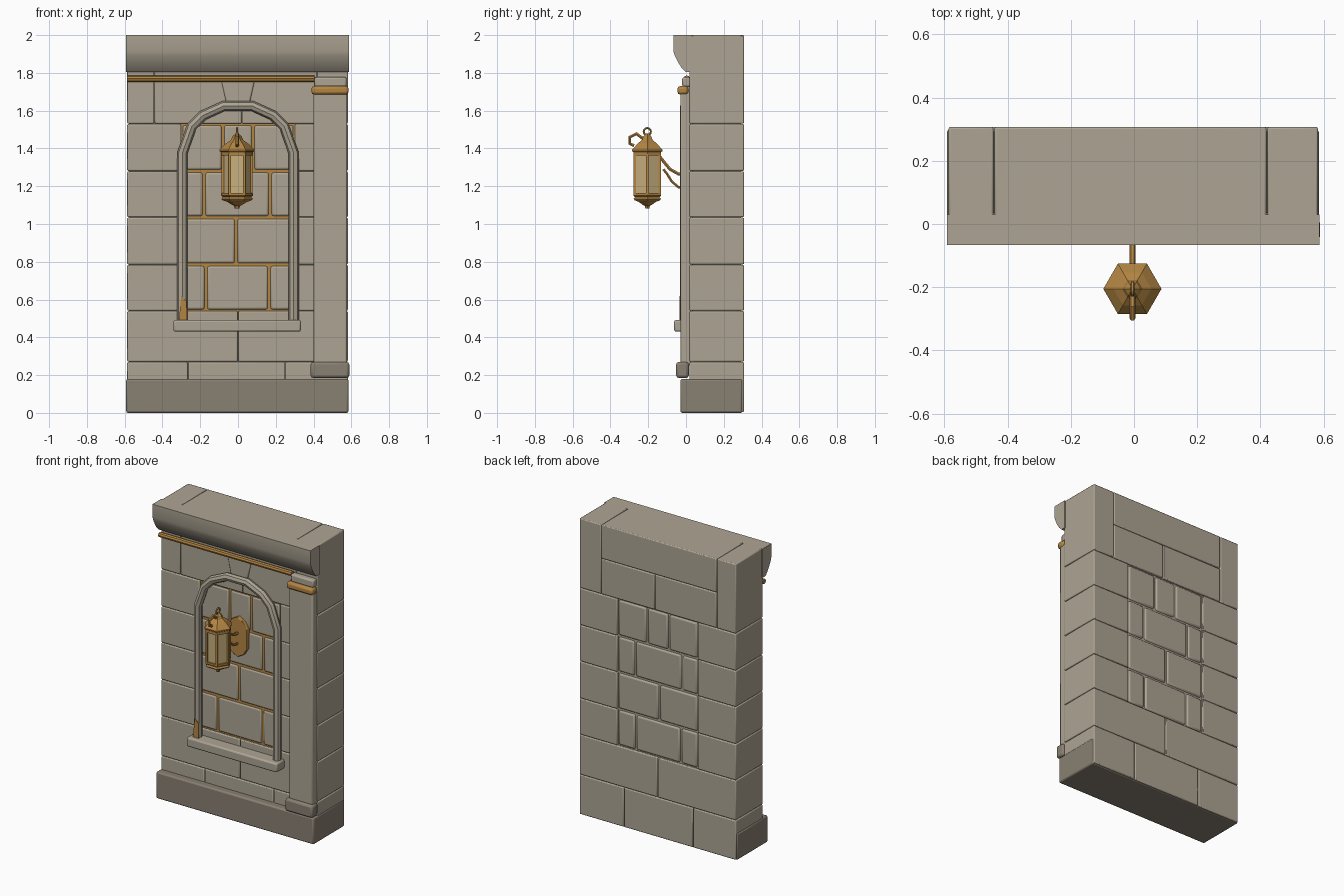
import bpy, bmesh, math
from mathutils import Vector

if "Cube" in bpy.data.objects:
    bpy.data.objects.remove(bpy.data.objects["Cube"])


def material(name, rgb):
    m = bpy.data.materials.new(name)
    m.diffuse_color = (*rgb, 1)
    m.use_nodes = True
    m.node_tree.nodes["Principled BSDF"].inputs["Base Color"].default_value = m.diffuse_color
    return m


STONE = material("warm stone", (0.42, 0.375, 0.295))
DARK = material("dark stone", (0.25, 0.215, 0.17))
GOLD = material("brass", (0.45, 0.235, 0.055))
GLASS = material("amber glass", (0.58, 0.44, 0.21))


def add(name, bm, mat, bevel=0, smooth=True):
    bmesh.ops.recalc_face_normals(bm, faces=bm.faces[:])
    me = bpy.data.meshes.new(name)
    bm.to_mesh(me)
    bm.free()
    me.materials.append(mat)
    ob = bpy.data.objects.new(name, me)
    bpy.context.collection.objects.link(ob)
    if bevel:
        mod = ob.modifiers.new("bevel", 'BEVEL')
        mod.width, mod.segments = bevel, 2
    if smooth:
        bpy.ops.object.select_all(action='DESELECT')
        ob.select_set(True)
        bpy.context.view_layer.objects.active = ob
        bpy.ops.object.shade_smooth_by_angle(angle=math.radians(35))
    return ob


def box_into(bm, x, y, z):
    vs = bmesh.ops.create_cube(bm, size=1)["verts"]
    for v in vs:
        v.co = Vector([(a + b) / 2 + c * (b - a) for (a, b), c in zip((x, y, z), v.co)])


def box(name, x, y, z, mat, bevel=0.0):
    bm = bmesh.new()
    box_into(bm, x, y, z)
    return add(name, bm, mat, bevel)


def prism(name, pts, axis, lo, hi, mat, bevel=0.0):
    """Extrude a 2D outline along x (outline in y, z) or along y (outline in x, z)."""
    bm = bmesh.new()
    at = lambda p, t: (t, p[0], p[1]) if axis == 'x' else (p[0], t, p[1])
    a = [bm.verts.new(at(p, lo)) for p in pts]
    b = [bm.verts.new(at(p, hi)) for p in pts]
    bm.faces.new(a)
    bm.faces.new(b)
    for i in range(len(pts)):
        j = (i + 1) % len(pts)
        bm.faces.new((a[i], a[j], b[j], b[i]))
    return add(name, bm, mat, bevel)


def lathe(name, profile, centre, mat, sides=6):
    bm = bmesh.new()
    rings = []
    for r, z in profile:
        rings.append([bm.verts.new((centre[0] + r * math.cos(k * math.tau / sides),
                                    centre[1] + r * math.sin(k * math.tau / sides), z))
                      for k in range(sides)])
    for a, b in zip(rings, rings[1:]):
        for k in range(sides):
            bm.faces.new((a[k], a[(k + 1) % sides], b[(k + 1) % sides], b[k]))
    bm.faces.new(rings[0])
    bm.faces.new(rings[-1])
    return add(name, bm, mat, smooth=False)


def tube(name, pts, radius, mat, res=2, cyclic=False):
    cu = bpy.data.curves.new(name, 'CURVE')
    cu.dimensions = '3D'
    cu.bevel_depth, cu.bevel_resolution = radius, res
    cu.use_fill_caps = True
    sp = cu.splines.new('POLY')
    sp.points.add(len(pts) - 1)
    for p, c in zip(sp.points, pts):
        p.co = (*c, 1)
    sp.use_cyclic_u = cyclic
    cu.materials.append(mat)
    ob = bpy.data.objects.new(name, cu)
    bpy.context.collection.objects.link(ob)
    bpy.ops.object.select_all(action='DESELECT')
    ob.select_set(True)
    bpy.context.view_layer.objects.active = ob
    bpy.ops.object.convert(target='MESH')
    bpy.ops.object.shade_smooth_by_angle(angle=math.radians(35))
    return bpy.context.object


# Wall: solid core, brass-coloured panel behind the niche joints
L, R = -0.588, 0.583
box("wall_core", (L + 0.01, R - 0.01), (0.034, 0.292), (0.02, 1.985), STONE)
box("niche_panel", (-0.3, 0.3), (0.0305, 0.036), (0.46, 1.56), GOLD)

# Outer masonry, nearly flush with thin joints
outer, inner = bmesh.new(), bmesh.new()


def brick(bm, x0, x1, z0, z1, gap, y):
    box_into(bm, (x0 + gap, x1 - gap), y, (z0 + gap, z1 - gap))


YO, YI = (0.018, 0.307), (0.024, 0.302)
levels = [0.27, 0.54, 0.785, 1.035, 1.28, 1.53]
joints = [[], [-0.17, 0.165], [-0.01], [-0.18, 0.17], [-0.08, 0.08]]
for i, (z0, z1) in enumerate(zip(levels, levels[1:])):
    edge = 0.3 if i else 0.0
    brick(outer, L, -edge, z0, z1, 0.0015, YO)
    brick(outer, edge, R, z0, z1, 0.0015, YO)
    if i:
        xs = [-edge] + joints[i] + [edge]
        for a, b in zip(xs, xs[1:]):
            brick(inner, a, b, z0, z1, 0.006, YI)
for a, b in ((L, -0.265), (-0.265, 0.25), (0.25, R)):
    brick(outer, a, b, 0.002, 0.27, 0.0015, YO)
brick(outer, L, -0.443, 1.53, 2.0015, 0.0015, YO)
brick(outer, 0.42, R, 1.53, 2.0015, 0.0015, YO)
brick(outer, -0.443, 0.42, 1.77, 2.0015, 0.0015, YO)
brick(outer, -0.443, 0.02, 1.53, 1.77, 0.0015, YO)
brick(outer, 0.02, 0.42, 1.53, 1.77, 0.0015, YO)
add("wall_blocks", outer, STONE, 0.006)
add("niche_blocks", inner, STONE, 0.012)

# Plinth, cornice and brass string course
box("plinth", (-0.592, 0.585), (-0.03, 0.299), (0, 0.18), DARK, 0.01)
prism("cornice", [(0.03, 2.0), (-0.067, 2.0), (-0.067, 1.915), (-0.058, 1.888), (-0.043, 1.858),
                  (-0.024, 1.828), (-0.002, 1.805), (0.03, 1.805)], 'x', -0.592, 0.587, STONE)
tube("brass_string_course", [(-0.588, 0.004, 1.77), (0.405, 0.004, 1.77)], 0.017, GOLD, 2)

# Right-hand pilaster
box("pilaster_shaft", (0.4, 0.578), (-0.03, 0.03), (0.25, 1.7), STONE, 0.008)
box("pilaster_base", (0.385, 0.589), (-0.052, 0.015), (0.185, 0.27), DARK, 0.014)
box("pilaster_brass_band", (0.389, 0.585), (-0.045, 0.012), (1.685, 1.73), GOLD, 0.014)
box("pilaster_cap", (0.405, 0.575), (-0.02, 0.025), (1.725, 1.777), STONE, 0.01)

# Niche surround: arch moulding, sill and keystone
half = [(0.295, 0.47), (0.295, 1.375), (0.245, 1.515), (0.185, 1.575), (0.075, 1.625)]
path = [(-x, -0.004, z) for x, z in half] + [(x, -0.004, z) for x, z in reversed(half)]
tube("niche_arch", path, 0.027, STONE, 2)
box("niche_sill", (-0.342, 0.333), (-0.063, 0.03), (0.43, 0.492), STONE, 0.01)
prism("keystone", [(-0.058, 1.62), (0.058, 1.62), (0.09, 1.77), (-0.09, 1.77)],
      'y', 0.008, 0.05, STONE, 0.008)
prism("brass_sliver", [(-0.313, 0.49), (-0.27, 0.49), (-0.272, 0.59), (-0.3, 0.62)],
      'y', -0.034, -0.027, GOLD)

# Lantern wall plate and bracket
CX, CY = -0.005, -0.205
prism("lantern_wall_plate", [(CX + x, z) for x, z in
      [(0, 1.1), (0.045, 1.125), (0.072, 1.17), (0.072, 1.3), (0.045, 1.345), (0, 1.37),
       (-0.045, 1.345), (-0.072, 1.3), (-0.072, 1.17), (-0.045, 1.125)]],
      'y', 0.0, 0.03, GOLD, 0.004)
tube("bracket_arm", [(CX, y, z) for y, z in
     [(0.01, 1.26), (-0.04, 1.265), (-0.085, 1.29), (-0.13, 1.345), (-0.18, 1.41), (-0.225, 1.45),
      (-0.262, 1.478), (-0.298, 1.46), (-0.298, 1.425), (-0.275, 1.415)]], 0.0095, GOLD, 1)
tube("bracket_strut", [(CX, y, z) for y, z in
     [(0.01, 1.19), (-0.04, 1.195), (-0.075, 1.225), (-0.1, 1.265), (-0.12, 1.29)]], 0.0075, GOLD, 1)

# Hexagonal lantern
C = (CX, CY)
lathe("lantern_roof", [(0.078, 1.378), (0.092, 1.385), (0.092, 1.393), (0.06, 1.425), (0.032, 1.445),
                       (0.024, 1.465), (0.008, 1.478)], C, GOLD)
lathe("lantern_top_rim", [(0.084, 1.362), (0.084, 1.38)], C, GOLD)
lathe("lantern_glass", [(0.074, 1.15), (0.074, 1.37)], C, GLASS)
lathe("lantern_base", [(0.012, 1.082), (0.016, 1.096), (0.03, 1.103), (0.052, 1.117), (0.076, 1.125),
                       (0.084, 1.133), (0.075, 1.143), (0.084, 1.15), (0.084, 1.163)], C, GOLD)
bars = bmesh.new()
for k in range(6):
    a = k * math.tau / 6
    x, y = CX + 0.076 * math.cos(a), CY + 0.076 * math.sin(a)
    box_into(bars, (x - 0.007, x + 0.007), (y - 0.007, y + 0.007), (1.155, 1.37))
add("lantern_bars", bars, GOLD)
tube("lantern_ring", [(CX, CY + 0.019 * math.cos(k * math.tau / 12), 1.489 + 0.019 * math.sin(k * math.tau / 12))
                      for k in range(12)], 0.006, GOLD, 1, True)
